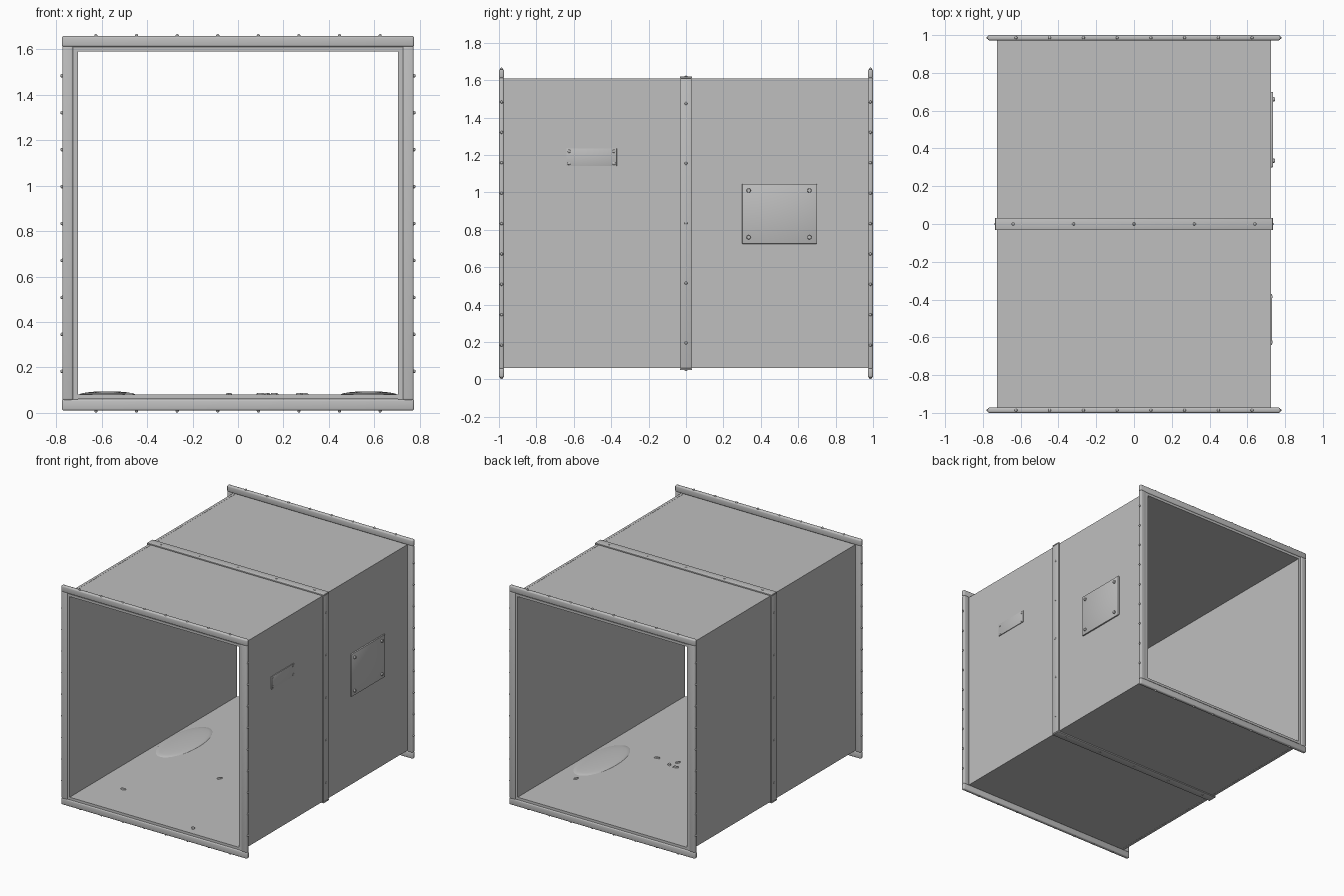
import bpy, bmesh, math
from mathutils import Matrix, Vector

if "Cube" in bpy.data.objects:
    bpy.data.objects.remove(bpy.data.objects["Cube"])


def material(name, v):
    m = bpy.data.materials.new(name)
    m.diffuse_color = (v, v, v, 1)
    m.use_nodes = True
    m.node_tree.nodes["Principled BSDF"].inputs["Base Color"].default_value = m.diffuse_color
    return m


METAL = material("galvanised grey", 0.52)


def finish(bm, name, mat=METAL, smooth=True):
    me = bpy.data.meshes.new(name)
    bm.to_mesh(me)
    bm.free()
    me.materials.append(mat)
    ob = bpy.data.objects.new(name, me)
    bpy.context.collection.objects.link(ob)
    if smooth:
        bpy.context.view_layer.objects.active = ob
        ob.select_set(True)
        bpy.ops.object.shade_smooth_by_angle(angle=math.radians(35))
        ob.select_set(False)
    return ob


def add_box(bm, lo, hi):
    lo, hi = Vector(lo), Vector(hi)
    bmesh.ops.create_cube(bm, size=1, matrix=Matrix.Translation((lo + hi) / 2)
                          @ Matrix.Diagonal((*(hi - lo), 1)))


def box(name, lo, hi, bevel=0.0, segments=2):
    bm = bmesh.new()
    add_box(bm, lo, hi)
    if bevel:
        bmesh.ops.bevel(bm, geom=bm.edges[:], offset=bevel, segments=segments,
                        profile=0.5, affect='EDGES')
    return finish(bm, name)


def domes(name, points, radius, height, sides=10):
    """Low rivet heads: each point is (position, outward direction)."""
    bm = bmesh.new()
    for p, d in points:
        rot = Vector(d).to_track_quat('Z', 'Y').to_matrix().to_4x4()
        bmesh.ops.create_uvsphere(bm, u_segments=sides, v_segments=6, radius=1,
                                  matrix=Matrix.Translation(p) @ rot
                                  @ Matrix.Diagonal((radius, radius, height, 1)))
    return finish(bm, name)


W, BOT, TOP = 0.725, 0.06, 1.61     # duct shell outside
T = 0.02                            # sheet thickness
MID = (BOT + TOP) / 2

# Four sheet walls of the duct
for s, side in ((-1, "left"), (1, "right")):
    xs = sorted((s * W, s * (W - T)))
    box(side + "_wall", (xs[0], -0.995, BOT), (xs[1], 0.995, TOP))
box("roof_sheet", (-W + T, -0.995, TOP - T), (W - T, 0.995, TOP - 0.001))
box("floor_sheet", (-W + T, -0.995, BOT + 0.001), (W - T, 0.995, BOT + T))

# Rounded flange bars at both open ends, with rivets around the rim
rim = []
for s, end in ((-1, "front"), (1, "back")):
    y0, y1 = sorted((s * 1.0, s * 0.972))
    box(end + "_flange_top", (-0.775, y0, TOP), (0.775, y1, 1.658), 0.009, 3)
    box(end + "_flange_bottom", (-0.775, y0, 0.01), (0.775, y1, BOT), 0.009, 3)
    for k, side in ((-1, "left"), (1, "right")):
        xs = sorted((k * W, k * 0.773))
        box(f"{end}_flange_{side}", (xs[0], y0, BOT - 0.005), (xs[1], y1, TOP + 0.005), 0.009, 3)
    y = s * 0.986
    for i in range(8):
        x = -0.625 + i * 0.1786
        rim += [((x, y, 1.657), (0, 0, 1)), ((x, y, 0.011), (0, 0, -1))]
    for i in range(9):
        z = 0.183 + i * 0.1625
        rim += [((0.772, y, z), (1, 0, 0)), ((-0.772, y, z), (-1, 0, 0))]
domes("flange_rivets", rim, 0.008, 0.010)

# Joint band around the middle
B = 0.01
box("band_top", (-W - B, -0.033, TOP), (W + B, 0.033, TOP + B), 0.003)
box("band_bottom", (-W - B, -0.033, BOT - B), (W + B, 0.033, BOT), 0.003)
box("band_left", (-W - B, -0.033, BOT), (-W, 0.033, TOP), 0.003)
box("band_right", (W, -0.033, BOT), (W + B, 0.033, TOP), 0.003)
joint = []
for i in range(5):
    t = (i - 2) * 0.32
    joint += [((t, 0, TOP + B), (0, 0, 1)), ((t, 0, BOT - B), (0, 0, -1)),
              ((W + B, 0, MID + t), (1, 0, 0)), ((-W - B, 0, MID + t), (-1, 0, 0))]
domes("band_rivets", joint, 0.008, 0.004)

# Access hatch with four corner bolts
box("access_hatch", (W - 0.002, 0.30, 0.725), (W + 0.011, 0.70, 1.045), 0.003)
bm = bmesh.new()
for y in (0.335, 0.66):
    for z in (0.76, 1.01):
        bmesh.ops.create_cone(bm, cap_ends=True, segments=12, radius1=0.012, radius2=0.010,
                              depth=0.012, matrix=Matrix.Translation((W + 0.015, y, z))
                              @ Matrix.Rotation(math.pi / 2, 4, 'Y'))
finish(bm, "hatch_bolts")

# Small blank plate with corner pins
box("blank_plate", (W - 0.002, -0.64, 1.14), (W + 0.005, -0.37, 1.235), 0.001)
domes("plate_pins", [((W + 0.005, y, z), (1, 0, 0))
                     for y in (-0.625, -0.385) for z in (1.155, 1.22)], 0.009, 0.004)

# Shallow oval mounds inside on the floor
for s, side in ((-1, "left"), (1, "right")):
    bm = bmesh.new()
    bmesh.ops.create_uvsphere(bm, u_segments=32, v_segments=12, radius=1,
                              matrix=Matrix.Translation((s * 0.575, 0.18, BOT + T - 0.001))
                              @ Matrix.Diagonal((0.125, 0.29, 0.016, 1)))
    finish(bm, side + "_floor_mound")

# Scattered flat chips on the floor
chips = [(-0.48, -0.68), (-0.04, -0.16), (0.27, -0.92), (0.29, -0.07),
         (0.13, -0.09), (0.16, -0.03), (0.10, -0.02), (0.55, 0.52)]
bm = bmesh.new()
for i, (x, y) in enumerate(chips):
    bmesh.ops.create_cone(bm, cap_ends=True, segments=6, radius1=1, radius2=0.7, depth=1,
                          matrix=Matrix.Translation((x, y, BOT + T + 0.003))
                          @ Matrix.Rotation(i * 1.1, 4, 'Z')
                          @ Matrix.Diagonal((0.024, 0.013, 0.008, 1)))
finish(bm, "floor_chips", smooth=False)
